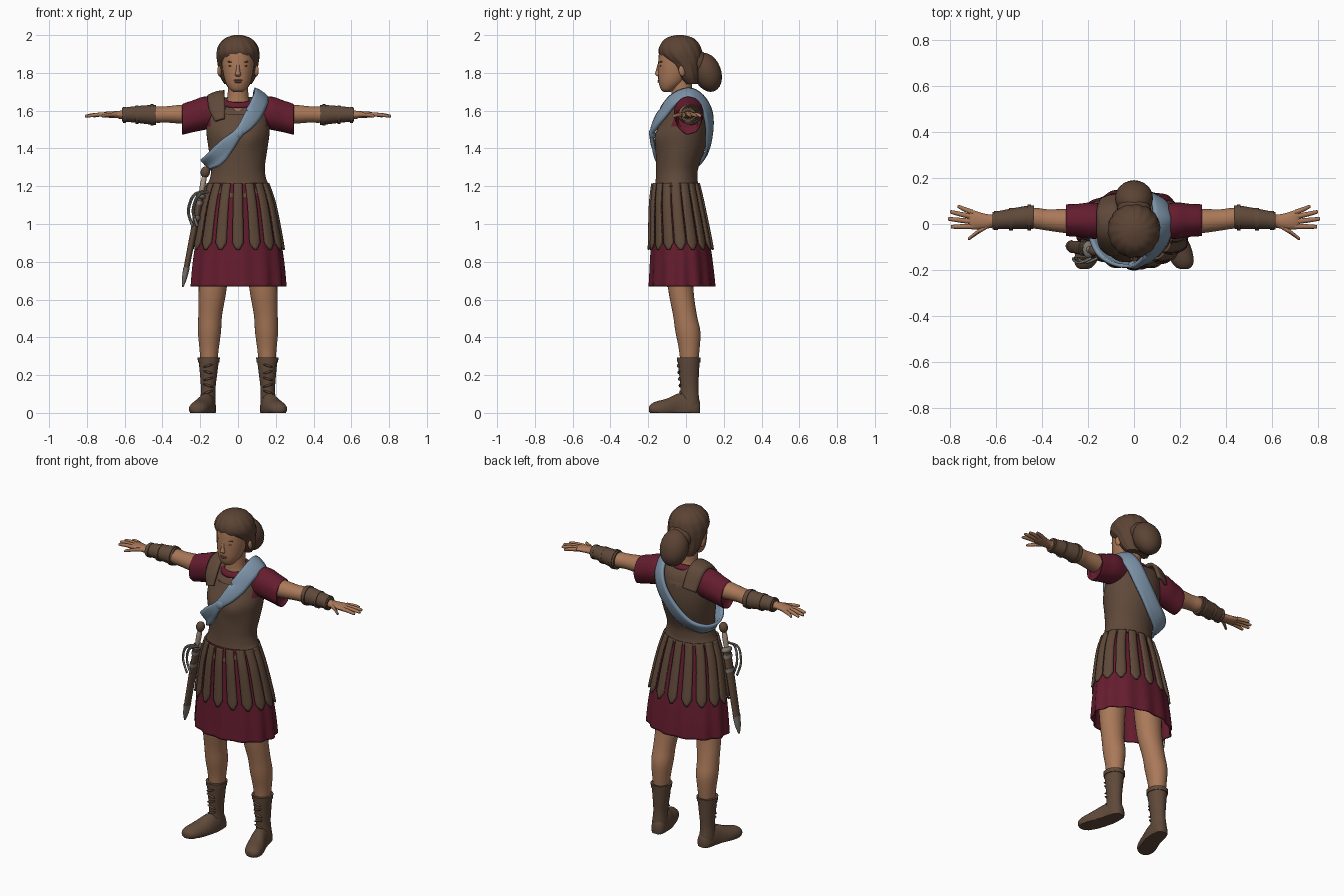
import bpy, bmesh, math
from math import sin, cos, pi, exp, hypot
from mathutils import Vector, Matrix, Euler

old = bpy.data.objects.get("Cube")
if old:
    bpy.data.objects.remove(old, do_unlink=True)
parts = []


def material(name, r, g, b):
    m = bpy.data.materials.new(name)
    m.use_nodes = True
    m.diffuse_color = (r, g, b, 1)
    bsdf = next(n for n in m.node_tree.nodes if n.type == 'BSDF_PRINCIPLED')
    bsdf.inputs["Base Color"].default_value = (r, g, b, 1)
    bsdf.inputs["Roughness"].default_value = 0.8
    return m


skin = material("skin", .40, .19, .10)
lips = material("lips", .27, .10, .065)
hair = material("hair brown", .105, .056, .034)
leather = material("leather brown", .115, .067, .042)
cloth = material("maroon cloth", .13, .012, .028)
blue = material("blue grey sash", .20, .29, .39)
metal = material("dull metal", .20, .18, .16)
bone = material("pale grip", .42, .32, .23)


def finish(bm, name, mat):
    bmesh.ops.recalc_face_normals(bm, faces=bm.faces)
    me = bpy.data.meshes.new(name)
    bm.to_mesh(me)
    bm.free()
    me.materials.append(mat)
    ob = bpy.data.objects.new(name, me)
    bpy.context.collection.objects.link(ob)
    parts.append(ob)
    return ob


def spline(rows, steps, closed=False):
    """Catmull-Rom interpolation of number tuples."""
    n, out = len(rows), []
    pick = (lambda i: rows[i % n]) if closed else (lambda i: rows[min(max(i, 0), n - 1)])
    for i in range(n if closed else n - 1):
        quad = [pick(i + k) for k in (-1, 0, 1, 2)]
        for j in range(steps):
            t = j / steps
            out.append([b + .5 * t * (c - a + t * (2*a - 5*b + 4*c - d + t * (3*(b - c) + d - a)))
                        for a, b, c, d in zip(*quad)])
    return out if closed else out + [list(rows[-1])]


def grid(name, rows, mat, wrap=False, loop=False, caps=False):
    """Mesh from rows of points, optionally closed either way."""
    bm = bmesh.new()
    vs = [[bm.verts.new(p) for p in row] for row in rows]
    h, w = len(vs), len(vs[0])
    for i in range(h if loop else h - 1):
        for j in range(w if wrap else w - 1):
            a, b, k = vs[i], vs[(i + 1) % h], (j + 1) % w
            bm.faces.new((a[j], a[k], b[k], b[j]))
    if caps:
        bm.faces.new(vs[0])
        bm.faces.new(vs[-1])
    return finish(bm, name, mat)


def loft(name, rings, mat, axis='z', n=28, steps=4, ripple=None, caps=True):
    """Elliptical rings (position, centre a, centre b, radius a, radius b) along an axis."""
    place = {'z': lambda s, a, b: (a, b, s), 'x': lambda s, a, b: (s, a, b),
             'y': lambda s, a, b: (a, s, b)}[axis]
    data = spline(rings, steps)
    rows = []
    for i, (s, a, b, ra, rb) in enumerate(data):
        row = []
        for j in range(n):
            th = 2 * pi * j / n
            k = 1 + (ripple(th, i / (len(data) - 1)) if ripple else 0)
            row.append(place(s, a + ra * k * cos(th), b + rb * k * sin(th)))
        rows.append(row)
    return grid(name, rows, mat, wrap=True, caps=caps)


def ribbon(name, path, mat, centre, closed=False, thick=.016, target=None):
    """Cloth or leather band along (x, y, z, width) points, facing away from a centre."""
    pts = spline(path, 6, closed)
    n, rows = len(pts), []
    for i, p in enumerate(pts):
        q = pts[(i + 1) % n] if closed else pts[min(i + 1, n - 1)]
        o = pts[i - 1] if closed else pts[max(i - 1, 0)]
        pos = Vector(p[:3])
        out = (pos - Vector(centre)).normalized()
        side = (Vector(q[:3]) - Vector(o[:3])).cross(out).normalized()
        rows.append([pos + side * p[3] * s + out * .006 * (1 - 4 * s * s)
                     for s in (-.5, -.3, -.1, .1, .3, .5)])
    ob = grid(name, rows, mat, loop=closed)
    if target:
        wrap = ob.modifiers.new("hug", 'SHRINKWRAP')
        wrap.target, wrap.offset, wrap.wrap_mode = target, .01, 'OUTSIDE'
    return thicken(ob, thick)


def thicken(ob, t):
    mod = ob.modifiers.new("thickness", 'SOLIDIFY')
    mod.thickness, mod.offset = t, 0
    return ob


def mirror(ob):
    ob.modifiers.new("mirror", 'MIRROR').use_mirror_merge = False
    return ob


def blob(name, loc, size, mat, rot=(0, 0, 0)):
    bm = bmesh.new()
    m = Matrix.LocRotScale(Vector(loc), Euler(rot), Vector(size))
    bmesh.ops.create_uvsphere(bm, u_segments=20, v_segments=12, radius=1, matrix=m)
    return finish(bm, name, mat)


# Head, face and neck
loft("head", [(1.70, 0, -.10, .025, .02), (1.715, 0, -.093, .045, .041), (1.75, 0, -.075, .066, .07),
              (1.80, 0, -.06, .079, .088), (1.86, 0, -.05, .086, .097), (1.93, 0, -.04, .085, .095),
              (1.97, 0, -.03, .05, .055)], skin)
loft("neck", [(1.59, 0, -.012, .085, .07), (1.635, 0, -.015, .068, .064), (1.68, 0, -.022, .055, .054),
              (1.78, 0, -.022, .054, .054)], skin)
loft("nose", [(1.782, 0, -.142, .012, .008), (1.792, 0, -.146, .016, .018), (1.81, 0, -.145, .011, .015),
              (1.85, 0, -.141, .008, .008)], skin, n=12)
blob("upper_lip", (0, -.14, 1.761), (.024, .011, .005), lips)
blob("lower_lip", (0, -.139, 1.752), (.02, .011, .006), lips)
mirror(blob("eyes", (.034, -.132, 1.838), (.016, .008, .006), hair, (0, 0, .3)))
mirror(blob("eyebrows", (.036, -.132, 1.858), (.021, .007, .004), hair, (0, -.1, .3)))
mirror(blob("ears", (.098, -.022, 1.81), (.011, .017, .029), skin, (.2, 0, .3)))

# Hair cap and gathered bun
loft("hair_cap", [(1.74, 0, .03, .07, .035), (1.78, 0, .015, .094, .06), (1.84, 0, 0, .107, .082),
                  (1.875, 0, -.018, .112, .106), (1.91, 0, -.03, .112, .115), (1.95, 0, -.032, .099, .104),
                  (1.985, 0, -.033, .065, .07), (2.0, 0, -.033, .02, .02)], hair, n=60,
     ripple=lambda th, t: .02 * cos(14 * th + 9 * t))
blob("hair_bun", (0, .112, 1.803), (.083, .074, .107), hair, (.35, 0, 0))
blob("hair_gather", (0, .06, 1.85), (.075, .06, .07), hair)

# Cuirass with dipped hem, bust and lowered neckline
cuirass = loft("cuirass", [(1.20, 0, -.055, .170, .127), (1.215, 0, -.054, .160, .118),
                           (1.25, 0, -.05, .147, .110), (1.30, 0, -.046, .142, .112),
                           (1.40, 0, -.03, .156, .131), (1.48, 0, -.022, .167, .137),
                           (1.55, 0, -.006, .167, .121), (1.61, 0, .005, .163, .102),
                           (1.65, 0, .01, .15, .078), (1.675, 0, .01, .12, .045)], leather, n=48)
for v in cuirass.data.vertices:
    c = v.co
    if c.y < -.05:
        c.y -= .012 * exp(-((abs(c.x) - .07) / .05) ** 2 - ((c.z - 1.45) / .05) ** 2)
        if c.z < 1.26:
            c.z -= .06 * (1.26 - c.z) / .06 * max(0, 1 - (c.x / .16) ** 2)
    if c.z > 1.59:
        c.z -= .035 * exp(-(c.x / .06) ** 2) * (1 if c.y < .03 else .4)
cuirass.data.materials.append(cloth)
for f in cuirass.data.polygons:
    if abs(f.center.x) > .142 and f.center.z > 1.52:
        f.material_index = 1

# Tunic collar and sleeves
ring = [(.076 * cos(k * pi / 6), -.014 + .07 * sin(k * pi / 6), 1.645 + .018 * sin(k * pi / 6), .03)
        for k in range(12)]
ribbon("tunic_collar", ring, cloth, (0, -.014, 1.58), closed=True, thick=.012)
mirror(loft("sleeves", [(.11, .01, 1.59, .07, .08), (.18, .014, 1.586, .079, .088),
                        (.24, .015, 1.57, .072, .084), (.295, .015, 1.554, .068, .08),
                        (.285, .015, 1.556, .055, .062)], cloth, 'x',
            ripple=lambda th, t: .03 * t * cos(7 * th)))

# Sash with knot, and the strap on the other shoulder
sash = [(0, -.178, 1.48, .045), (-.06, -.17, 1.415, .08), (-.12, -.125, 1.345, .10),
        (-.158, -.04, 1.315, .09), (-.135, .055, 1.325, .09), (-.05, .105, 1.38, .09),
        (.05, .125, 1.50, .09), (.105, .105, 1.61, .09), (.122, .03, 1.688, .09),
        (.118, -.06, 1.66, .09), (.085, -.12, 1.59, .09), (.045, -.16, 1.53, .07)]
ribbon("sash", sash, blue, (-.02, -.02, 1.48), closed=True, target=cuirass)
blob("sash_knot", (.002, -.178, 1.48), (.026, .018, .032), blue, (0, .7, 0))
strap = [(-.095, -.128, 1.55, .05), (-.108, -.10, 1.61, .085), (-.115, -.05, 1.668, .09),
         (-.115, .01, 1.688, .09), (-.115, .07, 1.665, .09), (-.105, .115, 1.57, .08)]
ribbon("shoulder_strap", strap, leather, (-.06, 0, 1.5), target=cuirass)

# Skirt with soft folds
skirt = [(1.215, 0, -.055, .145, .108), (1.10, 0, -.048, .183, .128), (.90, 0, -.03, .222, .151),
         (.78, 0, -.024, .238, .162), (.67, 0, -.021, .246, .17)]
thicken(loft("skirt", skirt, cloth, n=96, steps=6, caps=False,
             ripple=lambda th, t: .03 * t * cos(13 * th)), .008)

# Hanging leather strips around the skirt
STRIPS = 16
for k in range(STRIPS):
    th = 2 * pi * k / STRIPS - pi / 2
    rows = []
    for z, _, cy, rx, ry in spline(skirt, 8):
        if z < .855:
            break
        half = (.021 + .022 * (1.2 - z)) / hypot(rx * sin(th), ry * cos(th))
        if z < .90:
            half *= max(.12, (z - .855) / .045)
        rows.append([((rx + g) * cos(th + u * half), cy + (ry + g) * sin(th + u * half), z)
                     for u, g in ((-1, .011), (-.5, .015), (0, .016), (.5, .015), (1, .011))])
    thicken(grid("skirt_strip", rows, leather), .01)

# Arms, bracers and hands
mirror(loft("arms", [(.22, .013, 1.58, .054, .054), (.30, .013, 1.581, .052, .05),
                     (.38, .018, 1.58, .046, .043), (.45, .025, 1.579, .044, .042),
                     (.63, .012, 1.578, .027, .021)], skin, 'x'))
mirror(loft("bracers", [(.435, .03, 1.577, .05, .053), (.46, .029, 1.578, .051, .052),
                        (.54, .022, 1.58, .044, .044), (.615, .014, 1.579, .037, .036)], leather, 'x'))
for x, r in ((.455, .056), (.535, .049), (.60, .042)):
    y = .03 - (x - .435) * .09
    mirror(loft("bracer_band", [(x - .008, y, 1.578, r, r), (x + .008, y, 1.578, r, r)], leather, 'x', steps=1))
mirror(loft("palms", [(.605, .012, 1.578, .026, .02), (.655, .012, 1.579, .034, .018),
                      (.70, .018, 1.579, .042, .015), (.72, .02, 1.578, .038, .008)], skin, 'x', n=16))
fingers = [(.70, .05, .768, .075), (.705, .032, .80, .052), (.705, .011, .81, .022),
           (.70, -.01, .797, -.012), (.635, -.006, .722, -.062)]
for x0, y0, x1, y1 in fingers:
    xm, ym = (x0 + x1) / 2, (y0 + y1) / 2
    mirror(loft("finger", [(x0, y0, 1.579, .012, .012), (xm, ym, 1.578, .0105, .0105),
                           (x1 - .006, y1, 1.572, .008, .008), (x1, y1, 1.571, .003, .003)], skin, 'x', n=10))

# Legs and boots
mirror(loft("legs", [(.85, .125, -.035, .082, .075), (.66, .134, -.028, .074, .067),
                     (.52, .147, -.006, .063, .063), (.43, .151, .01, .061, .066),
                     (.34, .153, .017, .051, .055), (.25, .154, .017, .042, .045)], skin))
mirror(loft("boot_shafts", [(.293, .155, .015, .055, .059), (.27, .155, .015, .053, .057),
                            (.20, .156, .016, .045, .052), (.12, .158, .018, .038, .047),
                            (.05, .16, .02, .042, .052), (0, .16, .02, .04, .05)], leather))
mirror(loft("boot_cuffs", [(.268, .155, .015, .057, .061), (.292, .155, .015, .059, .063)], leather, steps=1))
feet = loft("boot_feet", [(.075, .156, .02, .02, .035), (.05, .157, .02, .04, .07), (-.03, .168, .02, .048, .085),
                          (-.10, .192, .02, .056, .056), (-.16, .21, .02, .05, .04),
                          (-.187, .215, .02, .034, .025), (-.196, .217, .02, .016, .012)], leather, 'y')
for v in feet.data.vertices:
    v.co.z = max(v.co.z, 0)
mirror(feet)
for i in range(5):
    z = .11 + i * .035
    mirror(blob("boot_lace", (.158, -.028 - i * .003, z), (.028, .008, .006), leather, (0, .3 * (-1) ** i, 0)))

# Sheathed sword, built upright then hung at the hip
sword = [blob("sword_pommel", (0, 0, -.005), (.025, .025, .031), leather),
         loft("sword_grip", [(-.03, 0, 0, .012, .014), (-.07, 0, 0, .015, .017), (-.125, 0, 0, .012, .014)], bone),
         blob("sword_guard", (0, 0, -.135), (.026, .038, .018), metal),
         loft("scabbard", [(-.14, 0, 0, .017, .029), (-.3, 0, 0, .017, .029), (-.53, 0, 0, .015, .026)], leather),
         loft("scabbard_tip", [(-.52, 0, 0, .017, .028), (-.58, 0, 0, .013, .02), (-.625, 0, 0, .004, .005)], metal)]
for z in (-.16, -.24):
    sword.append(loft("scabbard_band", [(z, 0, 0, .021, .033), (z - .02, 0, 0, .021, .033)], metal, steps=1))
aim = Vector((0, 0, -1)).rotation_difference(Vector((-.12, .02, -.61)))
hang = Matrix.Translation((-.172, -.115, 1.28)) @ aim.to_matrix().to_4x4()
for ob in sword:
    ob.data.transform(hang)
for dx in (0, .025):
    ribbon("hanging_cord", [(-.185 + dx, -.145, 1.17, .01), (-.235 + dx, -.165, 1.15, .01),
                            (-.262 + dx, -.15, 1.07, .01), (-.24 + dx, -.145, .99, .01)],
           metal, (-.2, 0, 1.1), thick=.008)

# Smooth shading with sharp edges kept
bpy.ops.object.select_all(action='DESELECT')
for ob in parts:
    ob.select_set(True)
bpy.context.view_layer.objects.active = parts[0]
bpy.ops.object.shade_smooth_by_angle(angle=math.radians(42))
